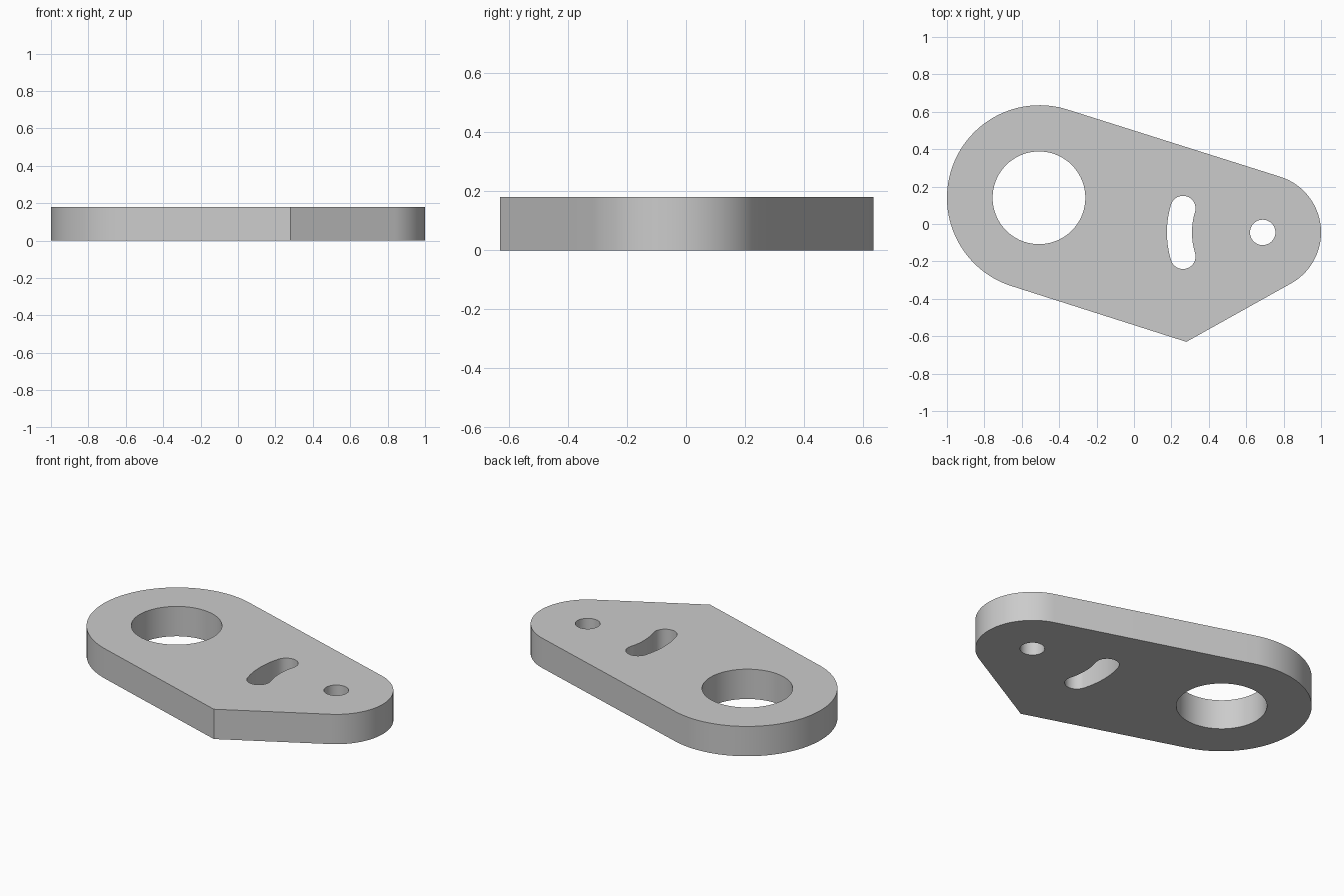
import bpy
import bmesh
from math import radians, cos, sin, atan2, acos, hypot
from mathutils import Vector

cube = bpy.data.objects.get("Cube")
if cube:
    bpy.data.objects.remove(cube, do_unlink=True)

THICKNESS = 0.18
BIG, BIG_R = Vector((-0.505, 0.14)), 0.495
SMALL, SMALL_R = Vector((0.688, -0.045)), 0.312
CORNER = Vector((0.28, -0.63))


def arc(center, radius, start, end, steps):
    """Points along an arc, angles in radians."""
    angles = [start + (end - start) * i / steps for i in range(steps + 1)]
    return [center + radius * Vector((cos(a), sin(a))) for a in angles]


def circle(center, radius, steps):
    return arc(center, radius, 0, radians(360), steps)[:-1]


def outline():
    """Two rounded ends joined by tangents, with one sharp corner."""
    d = SMALL - BIG
    upper = atan2(d.y, d.x) + acos((BIG_R - SMALL_R) / d.length)
    to_big, to_small = CORNER - BIG, CORNER - SMALL
    big_end = atan2(to_big.y, to_big.x) - acos(BIG_R / to_big.length) + radians(360)
    small_start = atan2(to_small.y, to_small.x) + acos(SMALL_R / to_small.length)
    return (arc(BIG, BIG_R, upper, big_end, 64) + [CORNER]
            + arc(SMALL, SMALL_R, small_start, upper, 48))


def curved_slot(center, radius, half_width, half_angle):
    """Slot following an arc around the small hole."""
    lo, hi = radians(180) - half_angle, radians(180) + half_angle
    tip = [center + radius * Vector((cos(a), sin(a))) for a in (lo, hi)]
    half_turn = radians(180)
    return (arc(center, radius + half_width, lo, hi, 16)
            + arc(tip[1], half_width, hi, hi + half_turn, 20)[1:]
            + arc(center, radius - half_width, hi, lo, 16)[1:]
            + arc(tip[0], half_width, lo + half_turn, lo + 2 * half_turn, 20)[1:-1])


loops = [
    outline(),
    circle(Vector((-0.508, 0.14)), 0.248, 72),
    circle(SMALL, 0.068, 40),
    curved_slot(SMALL, 0.445, 0.067, radians(16.8)),
]

# Flat plate face with openings, then thickened
bm = bmesh.new()
edges = []
for points in loops:
    verts = [bm.verts.new((p.x, p.y, 0)) for p in points]
    edges += [bm.edges.new((v, verts[i - 1])) for i, v in enumerate(verts)]
bmesh.ops.triangle_fill(bm, edges=edges, use_beauty=True, normal=(0, 0, 1))
raised = bmesh.ops.extrude_face_region(bm, geom=bm.faces[:], use_keep_orig=True)
bmesh.ops.translate(bm, vec=(0, 0, THICKNESS),
                    verts=[g for g in raised["geom"] if isinstance(g, bmesh.types.BMVert)])
bmesh.ops.recalc_face_normals(bm, faces=bm.faces[:])

mesh = bpy.data.meshes.new("link_plate")
bm.to_mesh(mesh)
bm.free()
plate = bpy.data.objects.new("link_plate", mesh)
bpy.context.collection.objects.link(plate)

# Plain grey metal
grey = bpy.data.materials.new("plain_grey")
grey.use_nodes = True
colour = (0.6, 0.6, 0.6, 1)
grey.diffuse_color = colour
grey.node_tree.nodes["Principled BSDF"].inputs["Base Color"].default_value = colour
mesh.materials.append(grey)

# Smooth rounded walls, sharp rims and corner
bpy.ops.object.select_all(action='DESELECT')
plate.select_set(True)
bpy.context.view_layer.objects.active = plate
bpy.ops.object.shade_smooth_by_angle(angle=radians(30))
